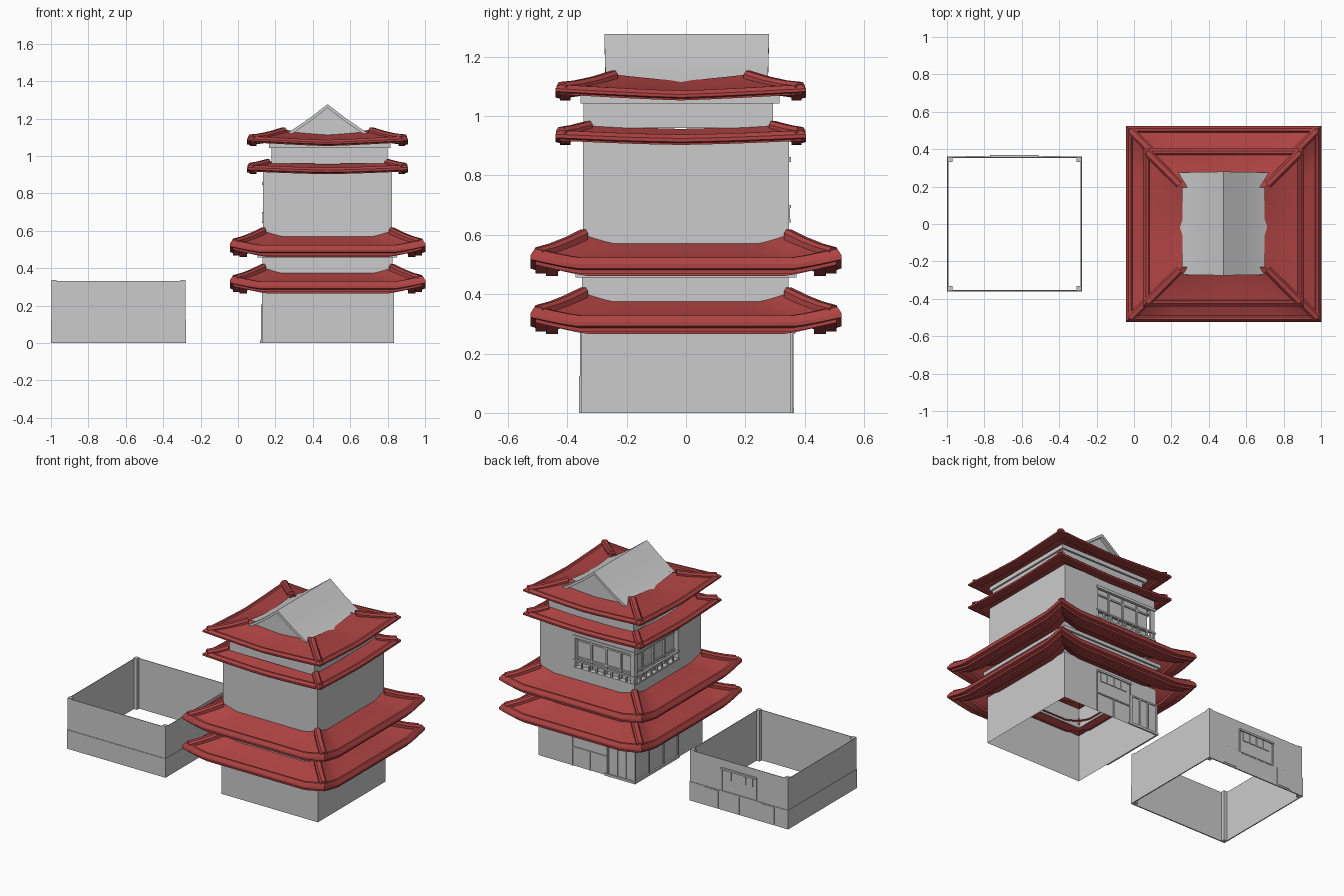
import bpy, bmesh
from math import radians, cos, sin, pi
from mathutils import Vector

if "Cube" in bpy.data.objects:
    bpy.data.objects.remove(bpy.data.objects["Cube"])

red = bpy.data.materials.new("red_tile")
red.diffuse_color = (0.42, 0.055, 0.055, 1)
red.use_nodes = True
red.node_tree.nodes["Principled BSDF"].inputs["Base Color"].default_value = red.diffuse_color
CX = 0.479                      # tower centre in x


def finish(name, bm, mat=None, smooth=False):
    bmesh.ops.recalc_face_normals(bm, faces=bm.faces)
    me = bpy.data.meshes.new(name)
    bm.to_mesh(me)
    bm.free()
    ob = bpy.data.objects.new(name, me)
    bpy.context.collection.objects.link(ob)
    if mat:
        me.materials.append(mat)
    if smooth:
        bpy.ops.object.select_all(action='DESELECT')
        ob.select_set(True)
        bpy.context.view_layer.objects.active = ob
        bpy.ops.object.shade_smooth_by_angle(angle=radians(30))
    return ob


def boxes(name, items):
    """One object from (x0, x1, y0, y1, z0, z1) boxes."""
    bm = bmesh.new()
    for x0, x1, y0, y1, z0, z1 in items:
        vs = bmesh.ops.create_cube(bm, size=1)['verts']
        for v in vs:
            v.co = ((x0 + x1) / 2 + v.co.x * (x1 - x0),
                    (y0 + y1) / 2 + v.co.y * (y1 - y0),
                    (z0 + z1) / 2 + v.co.z * (z1 - z0))
    return finish(name, bm)


def walls(name, pts, z0, z1):
    """Open wall shell over a plan outline."""
    bm = bmesh.new()
    lo = [bm.verts.new((x, y, z0)) for x, y in pts]
    hi = [bm.verts.new((x, y, z1)) for x, y in pts]
    n = len(pts)
    for i in range(n):
        j = (i + 1) % n
        bm.faces.new((lo[i], lo[j], hi[j], hi[i]))
    return finish(name, bm)


def rect(x0, x1, y0, y1):
    return [(x0, y0), (x1, y0), (x1, y1), (x0, y1)]


def roof(name, z0, cy, dy, profile, hip, lift, flat, power):
    """Square roof skirt with raised corners and four hip ridges."""
    half = [0, .2, .4, .55, .7, .78, .86, .93]
    ts = [-1] + [-t for t in reversed(half)] + half[1:]
    bm = bmesh.new()
    rows = []
    for d, z in profile:
        hx, hy = d, d + dy
        row = []
        for ux, uy in ((0, -1), (1, 0), (0, 1), (-1, 0)):
            for t in ts:
                up = lift * max(0, (abs(t) - flat) / (1 - flat)) ** power
                row.append(bm.verts.new((CX + hx * (ux - t * uy),
                                         cy + hy * (uy + t * ux), z0 + z + up)))
        rows.append(row)
    n = len(rows[0])
    for a, b in zip(rows, rows[1:]):
        for i in range(n):
            j = (i + 1) % n
            bm.faces.new((a[i], a[j], b[j], b[i]))
    finish(name, bm, red, True)
    # hip ridges
    bm = bmesh.new()
    sec = [(.022, -.02), (.022, .008), (.012, .02), (-.012, .02), (-.022, .008), (-.022, -.02)]
    for sx, sy in ((1, 1), (-1, 1), (-1, -1), (1, -1)):
        side = Vector((-sy, sx, 0)).normalized()
        rings = []
        for d, z in hip:
            c = Vector((CX + sx * d, cy + sy * (d + dy), z0 + z))
            rings.append([bm.verts.new(c + side * a + Vector((0, 0, b))) for a, b in sec])
        for a, b in zip(rings, rings[1:]):
            for i in range(6):
                j = (i + 1) % 6
                bm.faces.new((a[i], a[j], b[j], b[i]))
        bm.faces.new(rings[0])
        bm.faces.new(rings[-1])
    finish(name + "_hips", bm, red, True)


# Lower two roofs
big = [(.34, .108), (.40, .08), (.45, .06), (.488, .048), (.495, .058), (.508, .058),
       (.515, .048), (.5225, .036), (.5225, .022), (.505, .016), (.505, .004), (.47, .004),
       (.47, -.004), (.43, -.004), (.43, .012), (.34, .035)]
big_hip = [(.497, .073), (.45, .086), (.40, .106), (.345, .133)]
for i, z in enumerate((.27, .465)):
    roof(f"lower_roof_{i + 1}", z, 0, .0015, big, big_hip, .03, .7, 1.2)

# Upper two roofs
roof("upper_roof_1", .905, -.0175, -.0075,
     [(.31, .052), (.36, .036), (.395, .026), (.402, .033), (.415, .033), (.43, .02), (.43, .008),
      (.415, .004), (.415, -.002), (.38, -.002), (.38, .008), (.31, .022)],
     [(.412, .038), (.37, .045), (.32, .058)], .014, 0, 1.4)
roof("upper_roof_2", 1.057, -.0175, -.0075,
     [(.22, .062), (.28, .044), (.34, .03), (.395, .022), (.402, .029), (.415, .029), (.43, .016),
      (.43, .006), (.415, .002), (.415, -.004), (.38, -.004), (.38, .006), (.28, .02)],
     [(.41, .038), (.36, .043), (.30, .056), (.235, .076)], .02, 0, 1.2)

# Tower storeys
walls("ground_storey", rect(.128, .833, -.354, .354), 0, .31)
walls("middle_storey", rect(.13, .826, -.35, .346), .36, .49)
X0, X1, Y, D = .134, .824, .347, .03
XN, YN = .58, -.12              # ends of the corner window
walls("upper_storey_base", rect(X0, X1, -Y, Y), .56, .65)
walls("upper_storey_top", rect(X0, X1, -Y, Y), .86, .915)
walls("upper_storey", [(X1, -Y), (X1, Y), (XN, Y), (XN, Y - D), (X0 + D, Y - D),
                       (X0 + D, YN), (X0, YN), (X0, -Y)], .65, .86)
walls("attic_storey", rect(.18, .80, -.345, .293), .96, 1.08)
bm = bmesh.new()                # sill and soffit of the window recess
for z in (.65, .86):
    bm.faces.new([bm.verts.new((x, y, z)) for x, y in
                  ((XN, Y), (X0, Y), (X0, YN), (X0 + D, YN), (X0 + D, Y - D), (XN, Y - D))])
finish("window_recess", bm)


def rim(name, x0, x1, y0, y1, z0, z1, w=.012):
    boxes(name, [(x0, x1, y0, y0 + w, z0, z1), (x0, x1, y1 - w, y1, z0, z1),
                 (x0, x0 + w, y0, y1, z0, z1), (x1 - w, x1, y0, y1, z0, z1)])


rim("attic_cornice", .165, .815, -.355, .315, 1.043, 1.07)
rim("middle_cornice", .105, .85, -.372, .372, .457, .48)

# Corner window, frames and railing on the back and left faces
frame, rail = [], []
for k in range(5):
    a = X0 + (XN - X0 - .012) * k / 4
    b = Y - (Y - YN - .012) * k / 4
    edge = k in (0, 4)
    f = Y if edge else Y - D + .01
    g = X0 if edge else X0 + D - .01
    frame.append((a, a + .012, Y - D, f, .65, .86))
    frame.append((g, X0 + D, b - .012, b, .65, .86))
for z in (.70, .815):
    frame.append((X0 + D, XN, Y - D, Y - D + .008, z, z + .01))
    frame.append((X0 + D - .008, X0 + D, YN, Y - D, z, z + .01))
frame.append((X0 - .006, XN, Y - .012, Y + .006, .845, .862))
frame.append((X0 - .006, X0 + .012, YN, Y, .845, .862))
for z in (.642, .69):
    rail.append((X0 - .006, XN, Y - .008, Y + .006, z, z + .01))
    rail.append((X0 - .006, X0 + .008, YN, Y, z, z + .01))
for k in range(9):
    a = X0 + (XN - X0 - .012) * k / 8
    b = Y - (Y - YN - .012) * k / 8
    rail.append((a, a + .01, Y - .006, Y + .004, .645, .695))
    rail.append((X0 - .004, X0 + .006, b - .01, b, .645, .695))
boxes("window_frame", frame)
boxes("window_railing", rail)


# Entrance with awning bar, short curtains and sliding door
def entrance(name, cx, y):
    w = .13
    it = [(cx - w, cx + w, y, y + .012, .268, .28)]
    it += [(cx - w + s * (2 * w - .006), cx - w + s * (2 * w - .006) + .006, y, y + .006, 0, .27) for s in (0, 1)]
    it += [(cx - .1 + .052 * k, cx - .1 + .052 * k + .045, y, y + .005, .21, .268) for k in range(4)]
    it += [(cx - w, cx + w, y, y + .006, .12, .128), (cx - .003, cx + .003, y, y + .006, 0, .12)]
    boxes(name, it)


entrance("tower_entrance", .455, .354)
entrance("annex_entrance", -.64, .357)

# Ground floor shop windows on the back and left faces
shop = [(.118, .34, .354, .364, 0, .015), (.118, .128, -.1, .364, 0, .015),
        (.122, .32, .354, .360, .195, .205), (.122, .128, -.1, .36, .195, .205)]
for k in range(4):
    a, b = .122 + .064 * k, .36 - .15 * k
    shop.append((a, a + .01, .354, .360, 0, .2))
    shop.append((.122, .128, b - .01, b, 0, .2))
boxes("shop_windows", shop)

# Top gable roof, ridge running front to back
prof = [(-.29, 1.086), (-.2, 1.132), (-.1, 1.2), (0, 1.277), (.1, 1.2), (.2, 1.132), (.29, 1.086)]
bm = bmesh.new()
fr, bk = [], []
for off in (0, -.02):
    for x, z in prof:
        s = 1 - .02 * abs(x) / .29
        fr.append(bm.verts.new((CX + x, .0025 - .2775 * s, z + off)))
        bk.append(bm.verts.new((CX + x, .0025 + .2775 * s, z + off)))
loop = list(range(7)) + list(range(13, 6, -1))
for a, b in zip(loop, loop[1:] + loop[:1]):
    bm.faces.new((fr[a], fr[b], bk[b], bk[a]))
for r in (fr, bk):
    for i in range(6):
        bm.faces.new((r[i], r[i + 1], r[i + 8], r[i + 7]))
finish("gable_roof", bm, smooth=True)
bm = bmesh.new()
for y in (-.25, .255):
    bm.faces.new([bm.verts.new((CX + x, y, z - .015)) for x, z in prof])
finish("gable_walls", bm)

# Annex: open thin walls, plinth panels, corner posts
AX0, AX1, AY = -.997, -.281, .357
rim("annex_walls", AX0, AX1, -AY, AY, 0, .332, .004)
rim("annex_plinth_sides", -1, -.278, -.3605, .3605, 0, .125, .004)
P = .026
boxes("annex_posts", [(x, x + P, y, y + P, 0, .337) for x in (AX0, AX1 - P) for y in (-AY, AY - P)])
boxes("annex_back_panels", [(x, x + .1, .3605, .363, .01, .12) for x in (-.9, -.49)])
